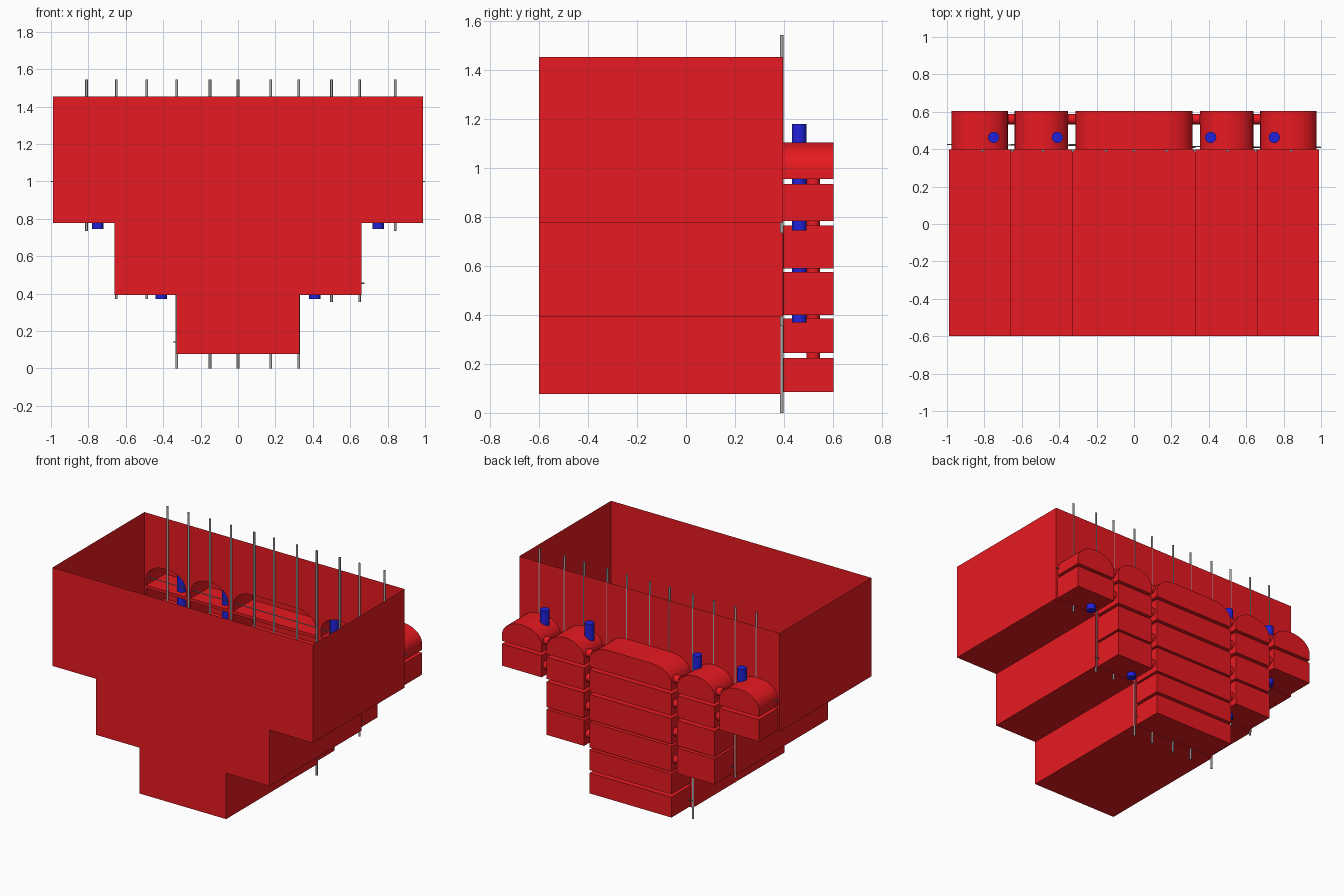
import bpy, bmesh, math
from mathutils import Vector

if "Cube" in bpy.data.objects:
    bpy.data.objects.remove(bpy.data.objects["Cube"])


def material(name, rgb):
    m = bpy.data.materials.new(name)
    m.diffuse_color = (*rgb, 1)
    m.use_nodes = True
    m.node_tree.nodes["Principled BSDF"].inputs["Base Color"].default_value = m.diffuse_color
    return m


RED = material("red", (0.8, 0.01, 0.015))
BLUE = material("blue", (0.015, 0.015, 0.7))
GREY = material("grey", (0.4, 0.4, 0.4))
WALL_Y, OUT_Y, FRONT_Y = 0.397, 0.603, -0.6


def finish(bm, name, mat, smooth=False):
    me = bpy.data.meshes.new(name)
    bm.to_mesh(me)
    bm.free()
    ob = bpy.data.objects.new(name, me)
    bpy.context.collection.objects.link(ob)
    me.materials.append(mat)
    if smooth:
        bpy.ops.object.select_all(action='DESELECT')
        bpy.context.view_layer.objects.active = ob
        ob.select_set(True)
        bpy.ops.object.shade_smooth_by_angle(angle=math.radians(35))
    return ob


def rod(name, a, b, r, mat, sides=16):
    a, b = Vector(a), Vector(b)
    bm = bmesh.new()
    bmesh.ops.create_cone(bm, cap_ends=True, segments=sides, radius1=r,
                          radius2=r, depth=(b - a).length)
    ob = finish(bm, name, mat, True)
    ob.location = (a + b) / 2
    ob.rotation_euler = (b - a).to_track_quat('Z', 'Y').to_euler()
    return ob


def bay_profile(x0, x1, z0, z1, arched):
    # rectangle, or rectangle with rounded shoulders for the top row
    if not arched:
        return [(x0, z0), (x1, z0), (x1, z1), (x0, z1)]
    rx, rz = min((x1 - x0) / 2 - 0.002, 0.145), 0.105
    pts = [(x0, z0), (x1, z0)]
    for cx, start in ((x1 - rx, 0), (x0 + rx, 90)):
        for i in range(11):
            t = math.radians(start + 9 * i)
            pts.append((cx + rx * math.cos(t), z1 - rz + rz * math.sin(t)))
    return pts


def ring(bm, pts, y):
    return [bm.verts.new((x, y, z)) for x, z in pts]


def loop_edges(bm, vs):
    return [bm.edges.new((vs[i - 1], vs[i])) for i in range(len(vs))]


# Layout of the projecting bays: rows from top to bottom, columns by x
rows = [(0.955, 1.105), (0.785, 0.935), (0.59, 0.765),
        (0.40, 0.575), (0.245, 0.385), (0.085, 0.225)]
columns = [(-0.977, -0.675, 2), (-0.638, -0.353, 4), (-0.312, 0.312, 6),
           (0.353, 0.638, 4), (0.675, 0.977, 2)]
bays = [(x0, x1, *rows[r], r == 0) for x0, x1, n in columns for r in range(n)]

# Stepped open-topped shell: sides and step floors
half = [(0.99, 1.455), (0.99, 0.778), (0.66, 0.778),
        (0.66, 0.393), (0.33, 0.393), (0.33, 0.078)]
outline = half + [(-x, z) for x, z in reversed(half)]
bm = bmesh.new()
front, back = ring(bm, outline, FRONT_Y), ring(bm, outline, WALL_Y)
bm.faces.new(front)
for i in range(len(outline) - 1):
    bm.faces.new((front[i], front[i + 1], back[i + 1], back[i]))
bmesh.ops.recalc_face_normals(bm, faces=bm.faces)
finish(bm, "stepped_shell", RED)

# Rear wall with an opening into every bay
bm = bmesh.new()
edges = loop_edges(bm, ring(bm, outline, WALL_Y))
for b in bays:
    edges += loop_edges(bm, ring(bm, bay_profile(*b), WALL_Y))
bmesh.ops.triangle_fill(bm, use_beauty=True, use_dissolve=False,
                        edges=edges, normal=(0, 1, 0))
finish(bm, "rear_wall", RED)

# Hollow bays, open towards the inside of the shell
for b in bays:
    pts = bay_profile(*b)
    bm = bmesh.new()
    inner, outer = ring(bm, pts, WALL_Y), ring(bm, pts, OUT_Y)
    for i in range(len(pts)):
        bm.faces.new((inner[i - 1], inner[i], outer[i], outer[i - 1]))
    bm.faces.new(outer)
    bmesh.ops.remove_doubles(bm, verts=bm.verts, dist=0.0005)
    bmesh.ops.recalc_face_normals(bm, faces=bm.faces)
    finish(bm, "bay", RED, True)

# Short red links between neighbouring bays
for x0, x1, n in columns:
    for r in range(n - 1):
        x = (x0 + x1) / 2
        rod("vertical_link", (x, 0.52, rows[r + 1][1]), (x, 0.52, rows[r][0]), 0.028, RED)
for a, b in zip(columns, columns[1:]):
    for r in range(min(a[2], b[2])):
        z = rows[r][0] + 0.07
        rod("side_link", (a[1], 0.56, z), (b[0], 0.56, z), 0.028, RED)

# Blue pipes through the side columns
for s in (-1, 1):
    for x, z in ((0.75, 0.745), (0.41, 0.37)):
        rod("blue_pipe", (s * x, 0.463, z), (s * x, 0.463, 1.18), 0.03, BLUE, 24)

# Vertical grey rods along the rear wall
for x, z in ((-0.81, 0.735), (-0.65, 0.37), (-0.487, 0.37), (-0.327, 0),
             (-0.15, 0), (0, 0), (0.175, 0), (0.325, 0),
             (0.5, 0.355), (0.65, 0.355), (0.84, 0.735)):
    rod("vertical_rod", (x, 0.391, z), (x, 0.391, 1.545), 0.007, GREY, 12)

# Thin horizontal wires
for x0, x1, z in ((-1, 1, 1.0), (-0.66, 0.675, 0.455), (-0.348, 0.33, 0.142)):
    rod("horizontal_wire", (x0, 0.425, z), (x1, 0.41, z), 0.003, GREY, 8)
